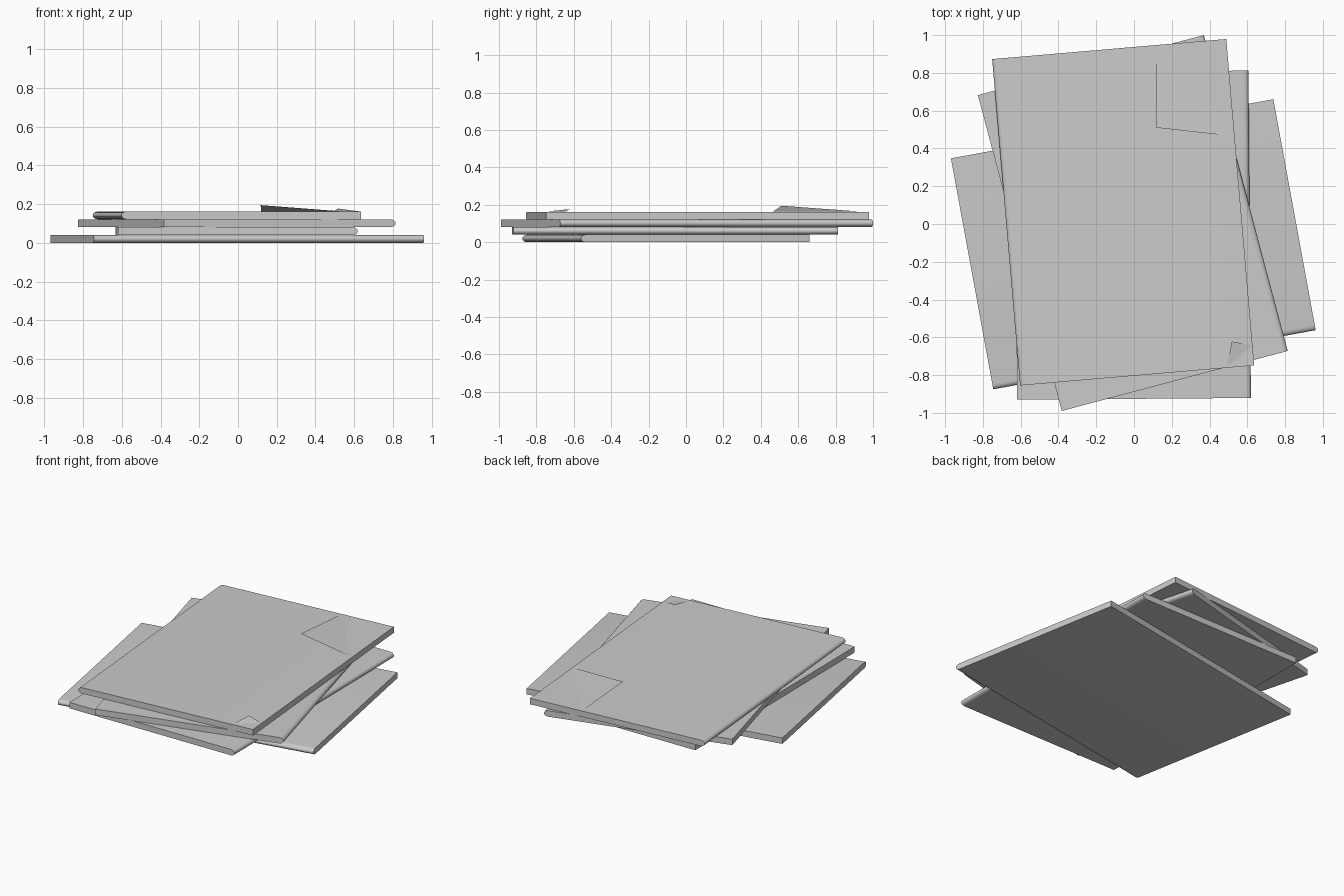
import bpy, bmesh, math
from mathutils import Vector

cube = bpy.data.objects.get("Cube")
if cube:
    bpy.data.objects.remove(cube, do_unlink=True)

THICK = 0.0405
paper = bpy.data.materials.new("paper_grey")
paper.use_nodes = True
grey = (0.6, 0.6, 0.6, 1)
paper.diffuse_color = grey
paper.node_tree.nodes["Principled BSDF"].inputs["Base Color"].default_value = grey


def finish(name, bm):
    mesh = bpy.data.meshes.new(name)
    bm.to_mesh(mesh)
    bm.free()
    mesh.materials.append(paper)
    obj = bpy.data.objects.new(name, mesh)
    bpy.context.collection.objects.link(obj)
    return obj


def booklet(name, spine_a, spine_b, width, level):
    """Slab whose rounded spine runs from a to b, with pages on the left of a->b."""
    a, b = Vector((*spine_a, 0)), Vector((*spine_b, 0))
    along = b - a
    inward = Vector((-along.y, along.x, 0)).normalized()
    base = level * THICK
    # cross-section: square page edge, half-round spine
    profile = [(width, 0), (width, THICK)]
    for i in range(9):
        t = math.pi * i / 8
        profile.append((0.028 * (1 - math.sin(t)), THICK / 2 * (1 + math.cos(t))))
    bm = bmesh.new()
    verts = [bm.verts.new(a + inward * d + Vector((0, 0, base + z))) for d, z in profile]
    face = bm.faces.new(verts)
    ext = bmesh.ops.extrude_face_region(bm, geom=[face])
    bmesh.ops.translate(bm, vec=along,
                        verts=[g for g in ext["geom"] if isinstance(g, bmesh.types.BMVert)])
    bmesh.ops.recalc_face_normals(bm, faces=bm.faces[:])
    obj = finish(name, bm)
    bpy.ops.object.select_all(action="DESELECT")
    obj.select_set(True)
    bpy.context.view_layer.objects.active = obj
    bpy.ops.object.shade_smooth_by_angle(angle=math.radians(35))


def dog_ear(name, fold_a, tip, fold_b, lift):
    """Turned-over page corner, raised at its tip."""
    top = 4 * THICK + 0.001
    bm = bmesh.new()
    bm.faces.new([bm.verts.new((*p, top + h))
                  for p, h in ((fold_a, 0), (tip, lift), (fold_b, 0))])
    finish(name, bm)


# four booklets, bottom to top, each turned a different way
booklet("bottom_booklet", (-0.745, -0.875), (0.962, -0.562), 1.243, 0)
booklet("second_booklet", (0.619, -0.921), (0.606, 0.812), 1.238, 1)
booklet("third_booklet", (0.814, -0.672), (0.37, 1.0), 1.238, 2)
booklet("top_booklet", (-0.751, 0.873), (-0.603, -0.855), 1.244, 3)

# folded corners on the top cover
dog_ear("large_corner_fold", (0.12, 0.947), (0.117, 0.51), (0.532, 0.464), 0.032)
dog_ear("small_corner_fold", (0.492, -0.757), (0.518, -0.622), (0.625, -0.643), 0.014)
